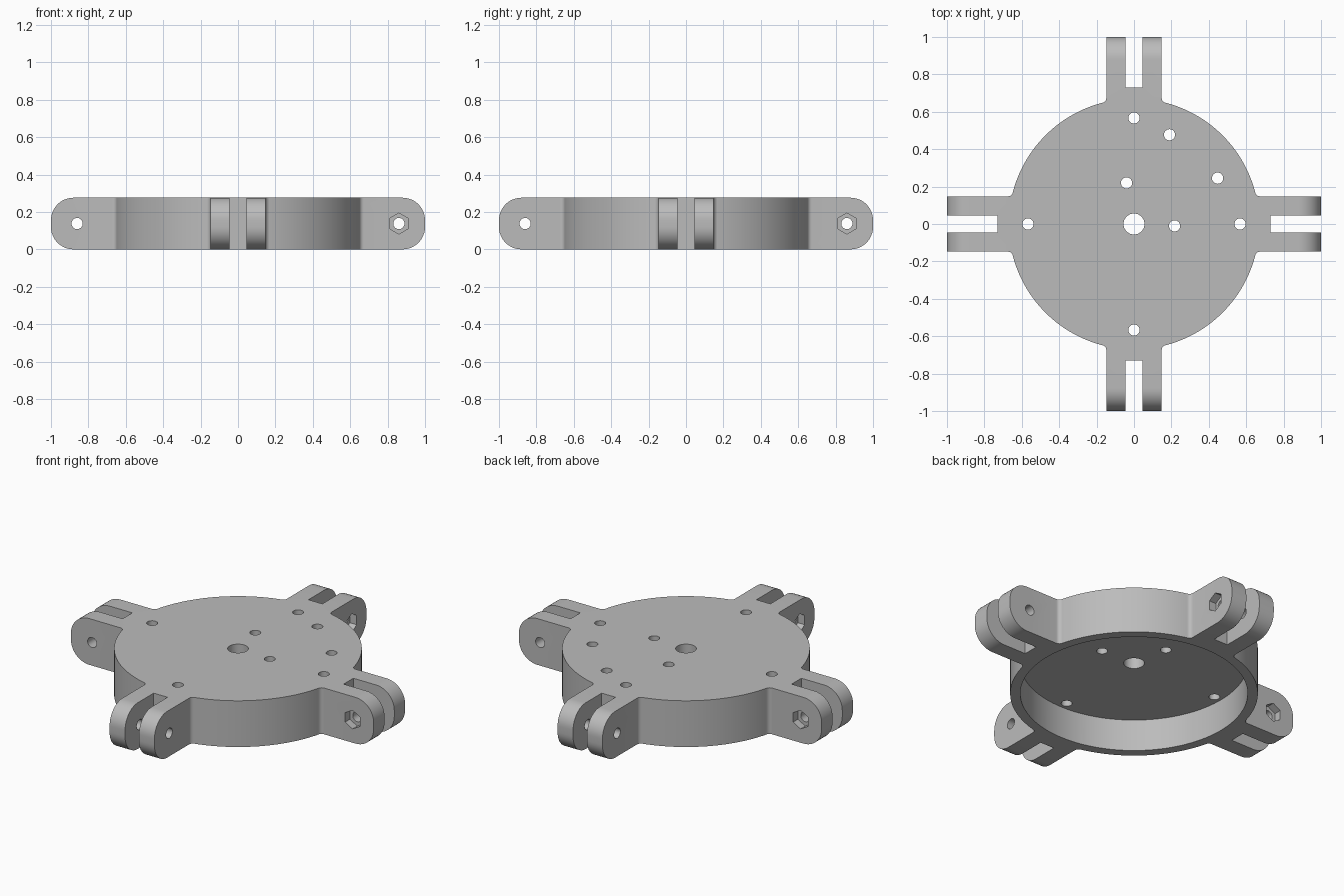
import bpy, bmesh
from math import sin, cos, pi, sqrt, atan2
from mathutils import Matrix, Vector

if "Cube" in bpy.data.objects:
    bpy.data.objects.remove(bpy.data.objects["Cube"])

H = 0.276            # overall height
R = 0.67             # disc radius
ARM = 0.148          # arm half width
SLOT = 0.046         # slot half width
BOLT_X = 0.86
HOLE_R = 0.03

grey = bpy.data.materials.new("plain_grey")
grey.use_nodes = True
colour = (0.5, 0.5, 0.5, 1)
grey.diffuse_color = colour
grey.node_tree.nodes["Principled BSDF"].inputs["Base Color"].default_value = colour


def arc(cx, cy, r, a0, a1, n):
    return [(cx + r * cos(a0 + (a1 - a0) * i / n), cy + r * sin(a0 + (a1 - a0) * i / n))
            for i in range(n + 1)]


def circle(cx, cy, r, n, start=0.0):
    return arc(cx, cy, r, start, start + 2 * pi, n)[:-1]


def prism(name, outline, low, high, axis="Z", turn=0.0):
    """Extrude an outline along z, or an xz outline along y, then turn it about z."""
    bm = bmesh.new()
    if axis == "Z":
        verts = [bm.verts.new((a, b, low)) for a, b in outline]
        shift = Vector((0, 0, high - low))
    else:
        verts = [bm.verts.new((a, low, b)) for a, b in outline]
        shift = Vector((0, high - low, 0))
    face = bm.faces.new(verts)
    new = bmesh.ops.extrude_face_region(bm, geom=[face])["geom"]
    bmesh.ops.translate(bm, vec=shift, verts=[v for v in new if isinstance(v, bmesh.types.BMVert)])
    bmesh.ops.recalc_face_normals(bm, faces=bm.faces)
    bm.transform(Matrix.Rotation(turn, 4, "Z"))
    mesh = bpy.data.meshes.new(name)
    bm.to_mesh(mesh)
    bm.free()
    mesh.materials.append(grey)
    obj = bpy.data.objects.new(name, mesh)
    bpy.context.collection.objects.link(obj)
    return obj


def combine(body, tool, operation):
    """Apply one boolean to the body and discard the tool."""
    mod = body.modifiers.new("cut", "BOOLEAN")
    mod.operation = operation
    mod.solver = "EXACT"
    mod.object = tool
    bpy.context.view_layer.objects.active = body
    bpy.ops.object.modifier_apply(modifier=mod.name)
    bpy.data.objects.remove(tool)


# Disc
body = prism("hub_plate", circle(0, 0, R, 160), 0, H)

# Arms with rounded ends, two crossing bars
c = 0.12
bar = []
for sx, sz, a in ((1, 1, 0), (-1, 1, pi / 2), (-1, -1, pi), (1, -1, 3 * pi / 2)):
    bar += arc(sx * (1 - c), H / 2 + sz * (H / 2 - c), c, a, a + pi / 2, 12)
for turn in (0, pi / 2):
    combine(body, prism("arm_bar", bar, -ARM, ARM, "Y", turn), "UNION")

# Small fillets where arms meet the disc
f = 0.025
fx, fy = sqrt((R + f) ** 2 - (ARM + f) ** 2), ARM + f
touch = atan2(fy, fx) + pi
for i in range(4):
    for s in (1, -1):
        curve = arc(fx, fy, f, touch, 3 * pi / 2, 6)
        outline = [(x, s * y) for x, y in curve + [(fx, ARM - 0.04), (fx - 0.1, ARM - 0.04)]]
        combine(body, prism("fillet", outline, 0, H, "Z", i * pi / 2), "UNION")

# Recess under the disc
combine(body, prism("recess", circle(0, 0, 0.615, 128), -0.1, 0.19), "DIFFERENCE")

# Slot, bolt hole and nut pocket in each arm
slot = [(0.73, -SLOT), (1.1, -SLOT), (1.1, SLOT), (0.73, SLOT)]
for i in range(4):
    turn = i * pi / 2
    combine(body, prism("slot", slot, -0.1, H + 0.1, "Z", turn), "DIFFERENCE")
    combine(body, prism("bolt", circle(BOLT_X, H / 2, HOLE_R, 24), -0.3, 0.3, "Y", turn), "DIFFERENCE")
    nut = circle(BOLT_X, H / 2, 0.056, 6, pi / 2)
    combine(body, prism("nut", nut, -0.3, -ARM + 0.045, "Y", turn), "DIFFERENCE")

# Holes through the plate
holes = [(0.567, 0), (-0.567, 0), (0, 0.567), (0, -0.567),
         (0.19, 0.477), (0.447, 0.245), (-0.04, 0.22), (0.217, -0.01)]
for x, y in holes:
    combine(body, prism("hole", circle(x, y, HOLE_R, 24), 0.1, H + 0.1), "DIFFERENCE")
combine(body, prism("centre", circle(0, 0, 0.056, 32), 0.1, H + 0.1), "DIFFERENCE")

# Smooth curved walls, sharp edges
bpy.ops.object.select_all(action="DESELECT")
body.select_set(True)
bpy.context.view_layer.objects.active = body
bpy.ops.object.shade_smooth_by_angle(angle=pi / 6)
